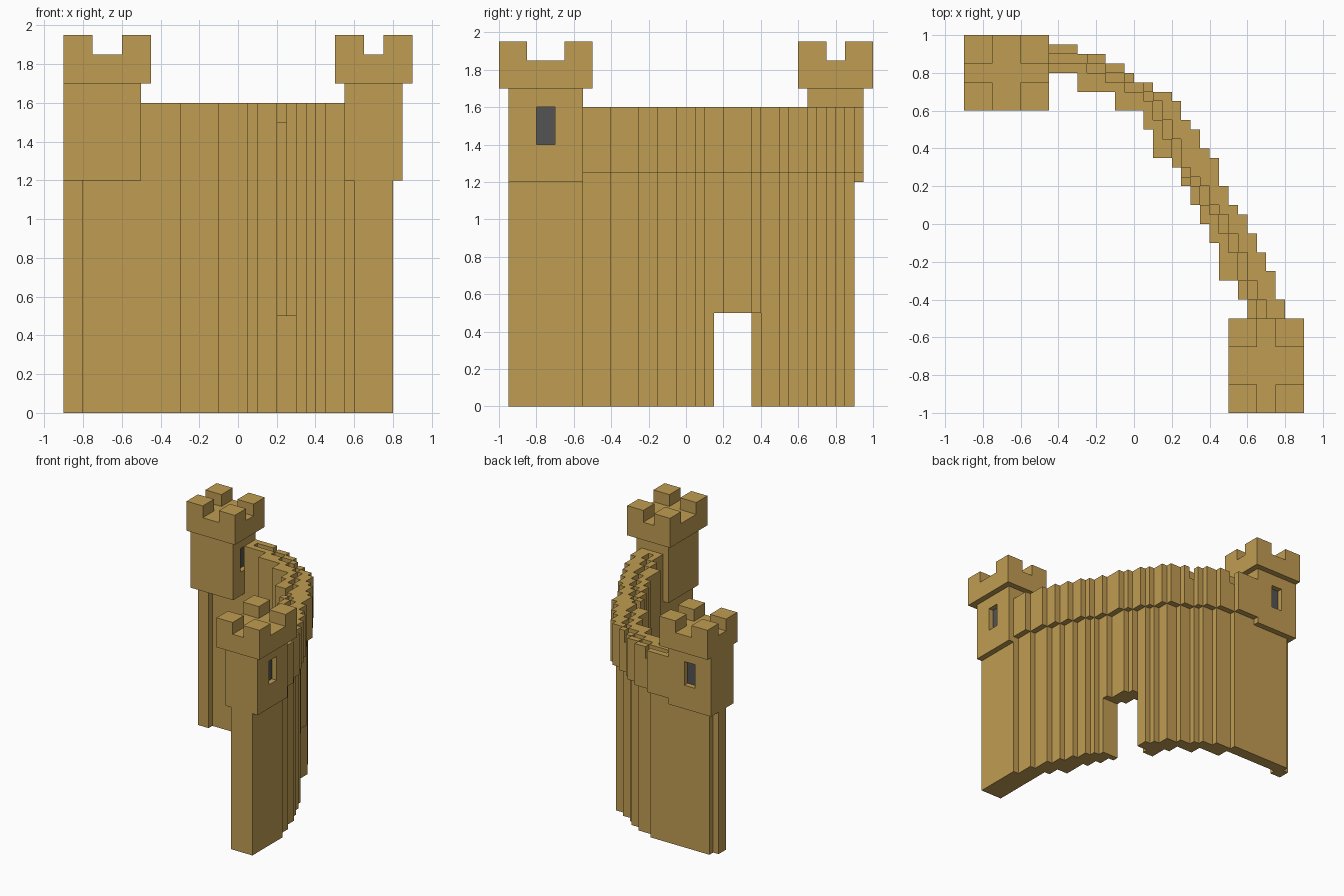
import bpy, bmesh, math

if "Cube" in bpy.data.objects:
    bpy.data.objects.remove(bpy.data.objects["Cube"], do_unlink=True)

U = 0.05  # size of one block


def material(name, rgb):
    m = bpy.data.materials.new(name)
    m.use_nodes = True
    m.diffuse_color = (*rgb, 1)
    bsdf = m.node_tree.nodes["Principled BSDF"]
    bsdf.inputs["Base Color"].default_value = (*rgb, 1)
    bsdf.inputs["Roughness"].default_value = 0.9
    return m


stone = material("sandstone", (0.53, 0.335, 0.085))
dark = material("dark_window", (0.087, 0.087, 0.087))


def block(x0, x1, y0, y1, z0, z1):
    """All block cells in a box, in block units."""
    return {(x, y, z) for x in range(x0, x1) for y in range(y0, y1) for z in range(z0, z1)}


def shell(name, cells):
    """One clean mesh from the exposed sides of a set of cells."""
    bm = bmesh.new()
    verts = {}

    def vert(p):
        if p not in verts:
            verts[p] = bm.verts.new([c * U for c in p])
        return verts[p]

    for cell in cells:
        for axis in range(3):
            for side in (0, 1):
                near = list(cell)
                near[axis] += 1 if side else -1
                if tuple(near) in cells:
                    continue
                loop = [(0, 0), (1, 0), (1, 1), (0, 1)]
                if not side:
                    loop.reverse()
                corners = []
                for a, b in loop:
                    p = list(cell)
                    p[axis] += side
                    p[(axis + 1) % 3] += a
                    p[(axis + 2) % 3] += b
                    corners.append(vert(tuple(p)))
                bm.faces.new(corners)
    # merge flat areas into large faces
    bmesh.ops.dissolve_limit(bm, angle_limit=math.radians(1), verts=bm.verts[:], edges=bm.edges[:])
    mesh = bpy.data.meshes.new(name)
    bm.to_mesh(mesh)
    bm.free()
    mesh.materials.append(stone)
    ob = bpy.data.objects.new(name, mesh)
    bpy.context.collection.objects.link(ob)
    return ob


def pane(name, lo, hi):
    """Thin dark plate at the back of a window recess, in real units."""
    bpy.ops.mesh.primitive_cube_add(size=1, location=[(a + b) / 2 for a, b in zip(lo, hi)])
    ob = bpy.context.object
    ob.name = name
    ob.scale = [b - a for a, b in zip(lo, hi)]
    bpy.ops.object.transform_apply(location=False, rotation=False, scale=True)
    ob.data.materials.append(dark)


def step(runs, x):
    """Value of a stepped outline at column x."""
    return [v for start, v in runs if start <= x][-1]


# Curved wall: stepped outlines as (first column, y)
outer = [(-10, 19), (-6, 18), (-3, 17), (-1, 16), (0, 15), (2, 14), (4, 13), (5, 11), (6, 10),
         (7, 8), (8, 7), (9, 4), (10, 2), (11, 1), (12, -1), (13, -3), (14, -5), (15, -8), (16, -11)]
inner = [(-10, 16), (-6, 14), (-2, 12), (1, 10), (2, 7), (4, 6), (5, 4), (6, 2), (7, 0),
         (8, -2), (9, -6), (11, -8), (12, -11)]
wall = set()
for x in range(-10, 16):
    low, high = step(inner, x), step(outer, x)
    wall |= block(x, x + 1, low, high, 25, 32)
    # the lower wall is set back by one block on the outside
    wall |= block(x, x + 1, low, min(high - 1, step(outer, x + 1)), 0, 25)

# Sunken walkway between the parapets: x0, x1, y0, y1
walkway = [(-9, -5, 17, 18), (-5, -3, 16, 17), (-3, -1, 15, 16), (-1, 1, 14, 15), (1, 2, 13, 14),
           (2, 3, 11, 13), (3, 4, 9, 11), (4, 5, 6, 9), (5, 6, 5, 6), (6, 7, 4, 5), (7, 8, 2, 4),
           (8, 9, 1, 2), (9, 10, -1, 1), (10, 11, -3, -1), (11, 12, -6, -3), (12, 13, -8, -6),
           (13, 14, -10, -8)]
for x0, x1, y0, y1 in walkway:
    wall -= block(x0, x1, y0, y1, 30, 32)

# Gateway through the wall
wall -= block(4, 12, 3, 8, 0, 10)
shell("curved_wall", wall)

# Wall ends that carry the towers
shell("front_tower_base", block(12, 16, -19, -11, 0, 24))
shell("back_tower_base", block(-18, -16, 15, 17, 0, 24) | block(-17, -16, 17, 18, 0, 24)
      | block(-16, -10, 16, 18, 0, 24))


def tower(name, body, top, gap, windows):
    """Tower body with window recesses and a wider battlement with corner merlons."""
    cells = block(*body, 24, 34)
    for w in windows:
        cells -= block(*w, 28, 32)
    shell(name + "_body", cells)
    crown = block(*top, 34, 39)
    crown -= block(gap[0], gap[1], top[2], top[3], 37, 39)
    crown -= block(top[0], top[1], gap[2], gap[3], 37, 39)
    shell(name + "_battlement", crown)


tower("front_tower", (11, 17, -19, -11), (10, 18, -20, -10), (13, 15, -17, -13),
      [(16, 17, -16, -14)])
tower("back_tower", (-18, -10, 13, 19), (-18, -9, 12, 20), (-15, -12, 15, 17),
      [(-15, -13, 18, 19), (-11, -10, 15, 17)])

# Dark window panes
T = 0.006
pane("front_tower_window", (0.80, -0.8, 1.4), (0.80 + T, -0.7, 1.6))
pane("back_tower_outer_window", (-0.75, 0.90, 1.4), (-0.65, 0.90 + T, 1.6))
pane("back_tower_inner_window", (-0.55, 0.75, 1.4), (-0.55 + T, 0.85, 1.6))
